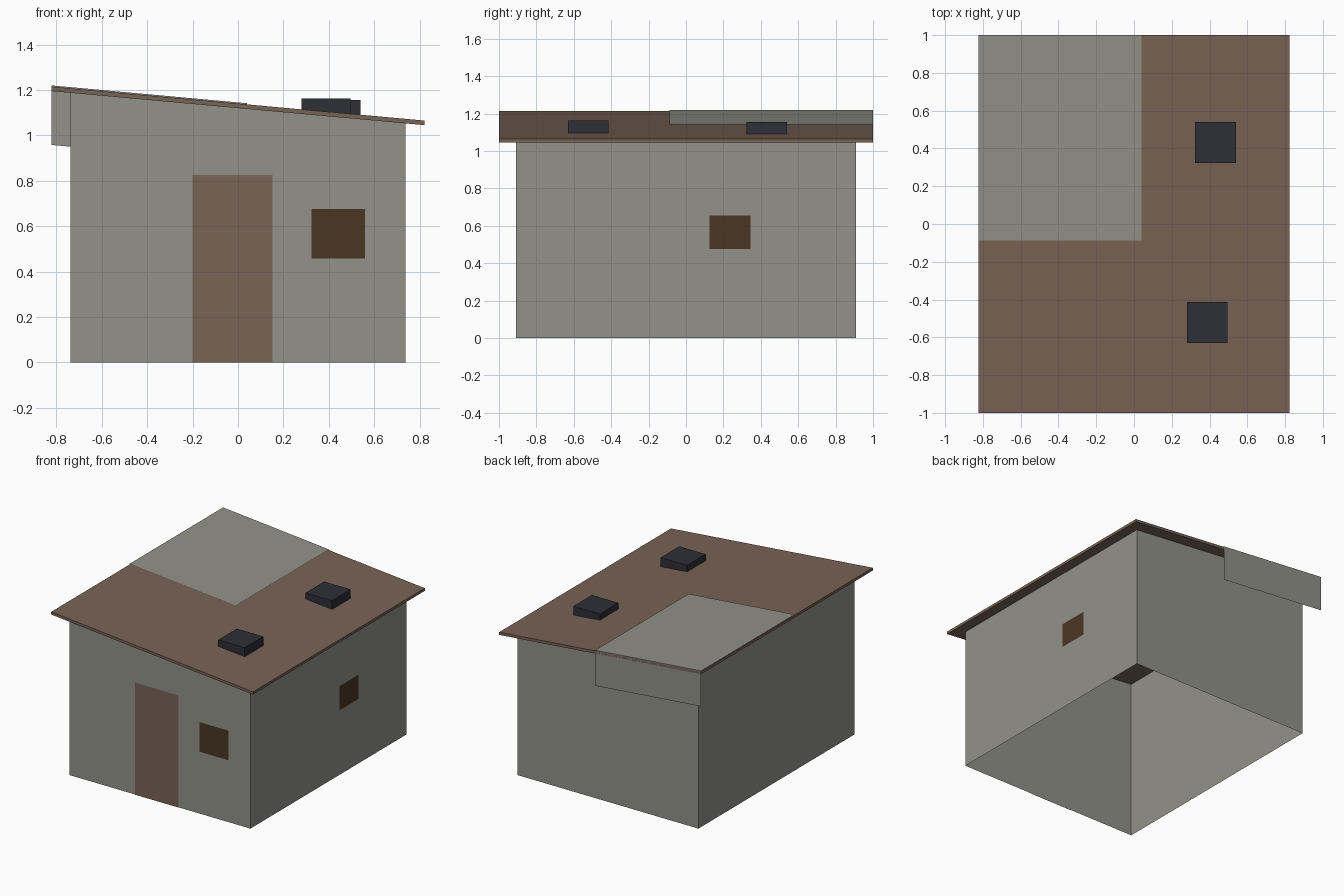
import bpy

if "Cube" in bpy.data.objects:
    bpy.data.objects.remove(bpy.data.objects["Cube"])


def material(name, rgb):
    # sRGB 0-255 to linear
    lin = [((c / 255 + 0.055) / 1.055) ** 2.4 for c in rgb]
    m = bpy.data.materials.new(name)
    m.diffuse_color = (*lin, 1)
    m.use_nodes = True
    m.node_tree.nodes["Principled BSDF"].inputs["Base Color"].default_value = m.diffuse_color
    return m


GREY = material("pale grey", (146, 146, 137))
BROWN = material("roof brown", (121, 99, 85))
DARK = material("window dark brown", (74, 54, 36))
BLACK = material("vent charcoal", (46, 46, 55))


def mesh(name, verts, faces, mat):
    me = bpy.data.meshes.new(name)
    me.from_pydata(verts, [], faces)
    me.materials.append(mat)
    ob = bpy.data.objects.new(name, me)
    bpy.context.collection.objects.link(ob)
    return ob


def roof_z(x):
    # height of the sloping roof top
    return 1.14 - 0.0912 * x


SIDES = [(0, 1, 5, 4), (1, 2, 6, 5), (2, 3, 7, 6), (3, 0, 4, 7)]
CAPS = [(3, 2, 1, 0), (4, 5, 6, 7)]


def block(name, x0, x1, y0, y1, low, high, mat, capped=True):
    # box whose bottom and top heights are functions of x
    ring = [(x0, y0), (x1, y0), (x1, y1), (x0, y1)]
    verts = [(x, y, f(x)) for f in (low, high) for x, y in ring]
    return mesh(name, verts, SIDES + (CAPS if capped else []), mat)


# Walls, open underneath, cut to the roof slope
WX, WY = 0.737, 0.908
block("walls", -WX, WX, -WY, WY, lambda x: 0, lambda x: roof_z(x) - 0.02, GREY, False)

# Overhanging roof slab
block("roof", -0.822, 0.822, -1, 1, lambda x: roof_z(x) - 0.02, roof_z, BROWN)

# Sheet laid over the roof corner, folded down at the back
xs = (-0.822, 0.04)
rows = [(-0.087, 0.005), (1.0, 0.005), (1.0, -0.257)]
mesh("roof_sheet", [(x, y, roof_z(x) + dz) for y, dz in rows for x in xs],
     [(0, 1, 3, 2), (2, 3, 5, 4)], GREY)

# Roof vents
for name, x, y, top in (("front_vent", 0.388, -0.522, 1.162),
                        ("back_vent", 0.432, 0.432, 1.156)):
    block(name, x - 0.108, x + 0.108, y - 0.108, y + 0.108,
          lambda x: 1.088, lambda x, t=top: t, BLACK)

# Door and windows as thin plates
F, R = -WY - 0.003, WX + 0.003
for name, x0, x1, z0, z1, mat in (("door", -0.2, 0.153, 0, 0.826, BROWN),
                                  ("front_window", 0.324, 0.56, 0.457, 0.675, DARK)):
    mesh(name, [(x0, F, z0), (x1, F, z0), (x1, F, z1), (x0, F, z1)], [(0, 1, 2, 3)], mat)
mesh("side_window", [(R, 0.125, 0.477), (R, 0.345, 0.477), (R, 0.345, 0.655), (R, 0.125, 0.655)],
     [(0, 1, 2, 3)], DARK)
